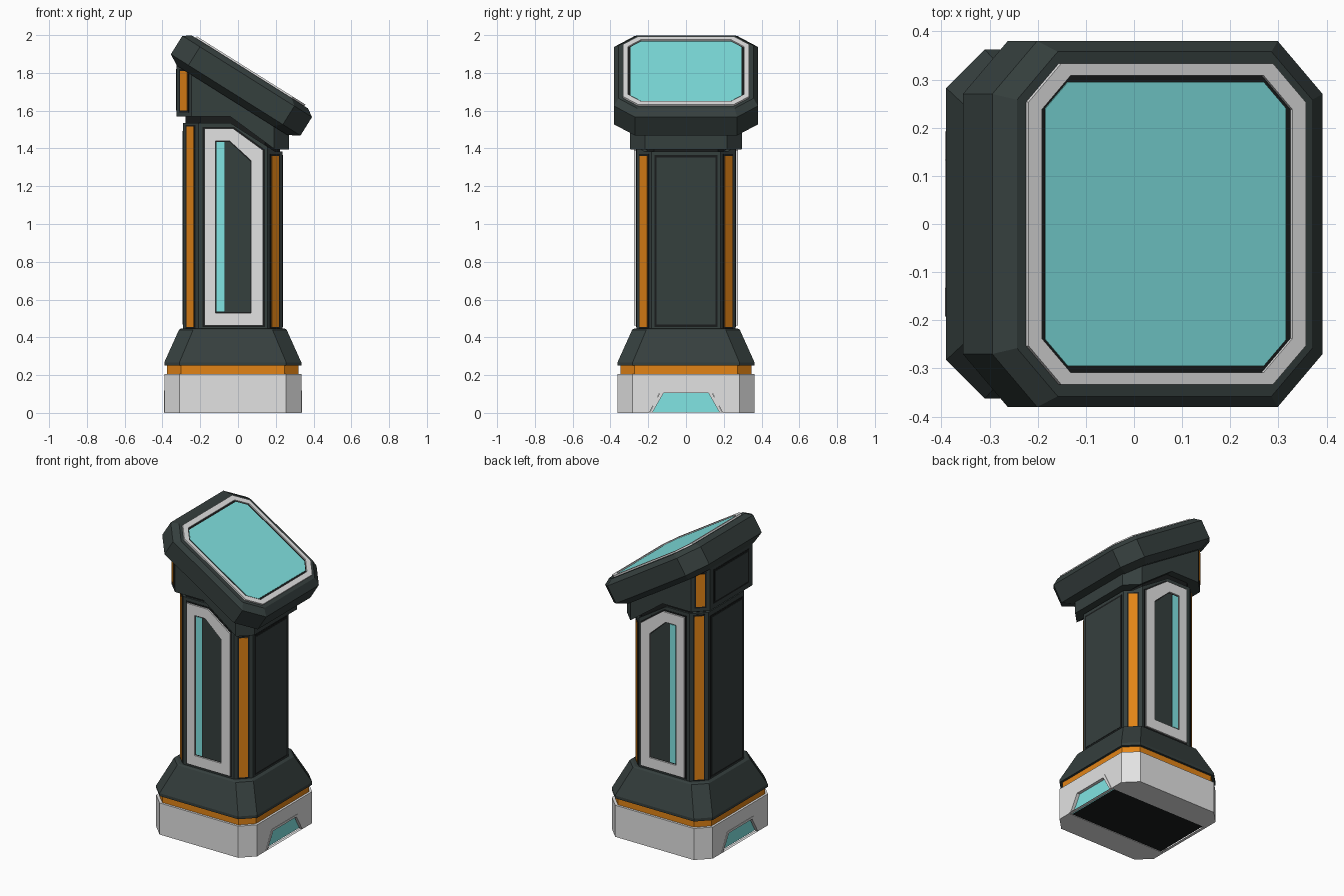
import bpy, bmesh, math
from mathutils import Matrix, Vector

if "Cube" in bpy.data.objects:
    bpy.data.objects.remove(bpy.data.objects["Cube"], do_unlink=True)


def material(name, rgb):
    m = bpy.data.materials.new(name)
    m.use_nodes = True
    m.diffuse_color = (*rgb, 1)
    m.node_tree.nodes["Principled BSDF"].inputs["Base Color"].default_value = (*rgb, 1)
    return m


DARK = material("dark slate", (0.036, 0.05, 0.048))
BLACK = material("seam black", (0.010, 0.012, 0.012))
GREY = material("light grey", (0.76, 0.76, 0.76))
ORANGE = material("orange", (0.76, 0.23, 0.008))
CYAN = material("screen cyan", (0.22, 0.78, 0.77))

X0 = -0.0275                      # pedestal axis
AXIS = Matrix.Translation((X0, 0, 0))


def finish(name, bm, mats, matrix=Matrix()):
    bm.transform(matrix)
    bmesh.ops.recalc_face_normals(bm, faces=bm.faces)
    mesh = bpy.data.meshes.new(name)
    bm.to_mesh(mesh)
    bm.free()
    for m in mats:
        mesh.materials.append(m)
    ob = bpy.data.objects.new(name, mesh)
    bpy.context.collection.objects.link(ob)
    return ob


def octagon(rx, ry, c):
    return [(rx - c, -ry), (rx, c - ry), (rx, ry - c), (rx - c, ry),
            (c - rx, ry), (-rx, ry - c), (-rx, c - ry), (c - rx, -ry)]


def loft_mesh(rings):
    """Stack of equal-length closed rings with capped ends."""
    bm = bmesh.new()
    loops = [[bm.verts.new(p) for p in ring] for ring in rings]
    n = len(loops[0])
    for a, b in zip(loops, loops[1:]):
        for i in range(n):
            j = (i + 1) % n
            bm.faces.new((a[i], a[j], b[j], b[i]))
    bm.faces.new(loops[0][::-1])
    bm.faces.new(loops[-1])
    return bm


def block(name, layers, mat, matrix=AXIS):
    """Chamfered block from (z, half x, half y, chamfer) layers."""
    bm = loft_mesh([[(x, y, z) for x, y in octagon(rx, ry, c)] for z, rx, ry, c in layers])
    return finish(name, bm, [mat], matrix)


def plate(name, pts, depth, mat, matrix):
    bm = loft_mesh([[(x, y, z) for x, y in pts] for z in (-0.01, depth)])
    return finish(name, bm, [mat], matrix)


def frame(name, outer, inner, depth, mat, matrix):
    """Flat ring between two outlines with the same number of points."""
    bm = bmesh.new()
    loops = [[bm.verts.new((x, y, z)) for x, y in pts]
             for pts, z in ((outer, -0.01), (outer, depth), (inner, depth), (inner, -0.01))]
    n = len(outer)
    for k in range(4):
        a, b = loops[k], loops[(k + 1) % 4]
        for i in range(n):
            j = (i + 1) % n
            bm.faces.new((a[i], a[j], b[j], b[i]))
    return finish(name, bm, [mat], matrix)


def rect(x0, x1, y0, y1):
    return [(x0, y0), (x1, y0), (x1, y1), (x0, y1)]


def bent_block(name, r, c, bottom, top, mat):
    """Octagonal prism whose ends follow height rules along x."""
    bm = loft_mesh([[(x + X0, y, z) for x, y in octagon(r, r, c)] for z in (0, 1)])
    for x in (BEND_A, BEND_B):
        bmesh.ops.bisect_plane(bm, geom=bm.verts[:] + bm.edges[:] + bm.faces[:],
                               plane_co=(x, 0, 0), plane_no=(1, 0, 0))
    for v in bm.verts:
        v.co.z = bottom(v.co.x) if v.co.z < 0.5 else top(v.co.x)
    return finish(name, bm, [mat])


BEND_A, BEND_B = -0.04, 0.195


def stepped(high, low):
    def height(x):
        t = min(max((x - BEND_A) / (BEND_B - BEND_A), 0), 1)
        return high + (low - high) * t
    return height


# Base with a channel running through it
base = block("base", [(0, .3625, .3625, .08), (.205, .3625, .3625, .08)], GREY)


def trapezoid(grow=0.0, floor=0.0):
    slope = 0.06 / 0.11
    low = 0.185 + grow - slope * floor
    return [(-low, floor), (low, floor), (0.125 + grow, 0.11 + grow), (-0.125 - grow, 0.11 + grow)]


def channel(half, **kw):
    return loft_mesh([[(x, y, z) for y, z in trapezoid(**kw)] for x in (-half, half)])


cutter = finish("channel_cutter", channel(0.5, grow=0.008, floor=-0.05), [GREY], AXIS)
cutter.hide_render = True
mod = base.modifiers.new("channel", "BOOLEAN")
mod.operation, mod.object, mod.solver = "DIFFERENCE", cutter, "EXACT"
bpy.context.view_layer.update()
cut = bpy.data.meshes.new_from_object(base.evaluated_get(bpy.context.evaluated_depsgraph_get()))
base.modifiers.clear()
base.data = cut
bpy.data.objects.remove(cutter, do_unlink=True)

# Channel core: lit ends, dark underside
core = finish("channel_core", channel(0.34, grow=0.008, floor=0.002), [CYAN, BLACK], AXIS)
for f in core.data.polygons:
    f.material_index = 0 if abs(f.normal.x) > 0.5 else 1
for side, s in (("front", 1), ("back", -1)):
    m = AXIS @ Matrix.Diagonal((s, 1, 1, 1)) @ Matrix.Translation((.355, 0, 0)) \
        @ Matrix(((0, 0, 1, 0), (1, 0, 0, 0), (0, 1, 0, 0), (0, 0, 0, 1)))
    frame("channel_trim_" + side, trapezoid(0.008, 0.002), trapezoid(-0.006, 0.002), .01, GREY, m)

# Orange band, flared skirt
block("base_band", [(.2, .348, .348, .075), (.255, .348, .348, .075)], ORANGE)
block("skirt", [(.25, .3625, .3625, .08), (.268, .3625, .3625, .08),
                (.44, .285, .285, .075), (.446, .275, .275, .075)], DARK)

# Column, dark collar and neck
COL, NECK, CH = 0.2625, 0.2975, 0.08
column_top = stepped(1.535, 1.385)
neck_bottom = stepped(1.568, 1.395)
bent_block("column", COL, CH, lambda x: 0.43, column_top, DARK)
bent_block("collar", COL - 0.012, CH, lambda x: 1.3, lambda x: neck_bottom(x) + 0.01, BLACK)
bent_block("neck", NECK, CH, neck_bottom, lambda x: 1.676 - 0.627 * x, DARK)


# Orange strips on the chamfered corners
def corner_strip(name, r, sx, sy, z0, z1):
    d = r - CH / 2
    out = Vector((sx, sy, 0)).normalized()
    side = Vector((-out.y, out.x, 0))
    m = Matrix((side, (0, 0, 1), out)).transposed().to_4x4()
    m.translation = (X0 + sx * d, sy * d, 0)
    plate(name + "_seam", rect(-.036, .036, z0 - .01, z1 + .01), .002, BLACK, m)
    plate(name, rect(-.027, .027, z0, z1), .005, ORANGE, m)


for sy, side in ((-1, "right"), (1, "left")):
    corner_strip("column_strip_low_" + side, COL, 1, sy, .455, 1.36)
    corner_strip("column_strip_high_" + side, COL, -1, sy, .455, 1.515)
    corner_strip("neck_strip_" + side, NECK, -1, sy, 1.6, 1.81)


# Framed window panels on both broad sides
def cut_corner(x0, x1, z0, z1, xc, zc):
    return [(x0, z0), (x1, z0), (x1, zc), (xc, z1), (x0, z1)]


for s, side in ((1, "right"), (-1, "left")):
    m = Matrix.Diagonal((1, s, 1, 1)) @ Matrix.Translation((0, -COL, 0)) \
        @ Matrix.Rotation(math.pi / 2, 4, 'X')
    outer = cut_corner(-.178, .133, .463, 1.505, -.025, 1.39)
    inner = cut_corner(-.12, .07, .53, 1.44, -.045, 1.335)
    plate("window_seam_" + side, cut_corner(-.187, .142, .454, 1.514, -.022, 1.394), .002, BLACK, m)
    frame("window_frame_" + side, outer, inner, .012, GREY, m)
    plate("window_light_" + side, rect(-.113, -.072, .537, 1.433), .006, CYAN, m)
    plate("window_panel_" + side, cut_corner(-.07, .066, .535, 1.435, -.045, 1.33), .004, DARK, m)


# Seamed panels on the narrow faces
def end_panel(name, s, r, w, z0, z1):
    m = AXIS @ Matrix.Diagonal((s, 1, 1, 1)) @ Matrix.Translation((r, 0, 0)) \
        @ Matrix(((0, 0, 1, 0), (1, 0, 0, 0), (0, 1, 0, 0), (0, 0, 0, 1)))
    plate(name + "_seam", rect(-w, w, z0, z1), .002, BLACK, m)
    e = 0.013
    plate(name, rect(e - w, w - e, z0 + e, z1 - e), .004, DARK, m)


end_panel("column_panel_front", 1, COL, .168, .455, 1.365)
end_panel("column_panel_back", -1, COL, .168, .455, 1.505)
end_panel("neck_panel_back", -1, NECK, .18, 1.6, 1.82)

# Tilted head with framed screen
TILT = Matrix.Translation((-.031, 0, 1.654)) @ Matrix.Rotation(math.radians(32.1), 4, 'Y')
block("head", [(0, .345, .325, .09), (.035, .405, .38, .11),
               (.15, .405, .38, .11), (.178, .362, .358, .1)], DARK, TILT)
face = TILT @ Matrix.Translation((0, 0, .178))
plate("screen_seam", octagon(.32, .32, .08), .002, BLACK, face)
frame("screen_frame", octagon(.34, .333, .08), octagon(.307, .308, .07), .01, GREY, face)
plate("screen", octagon(.295, .295, .055), .005, CYAN, face)
